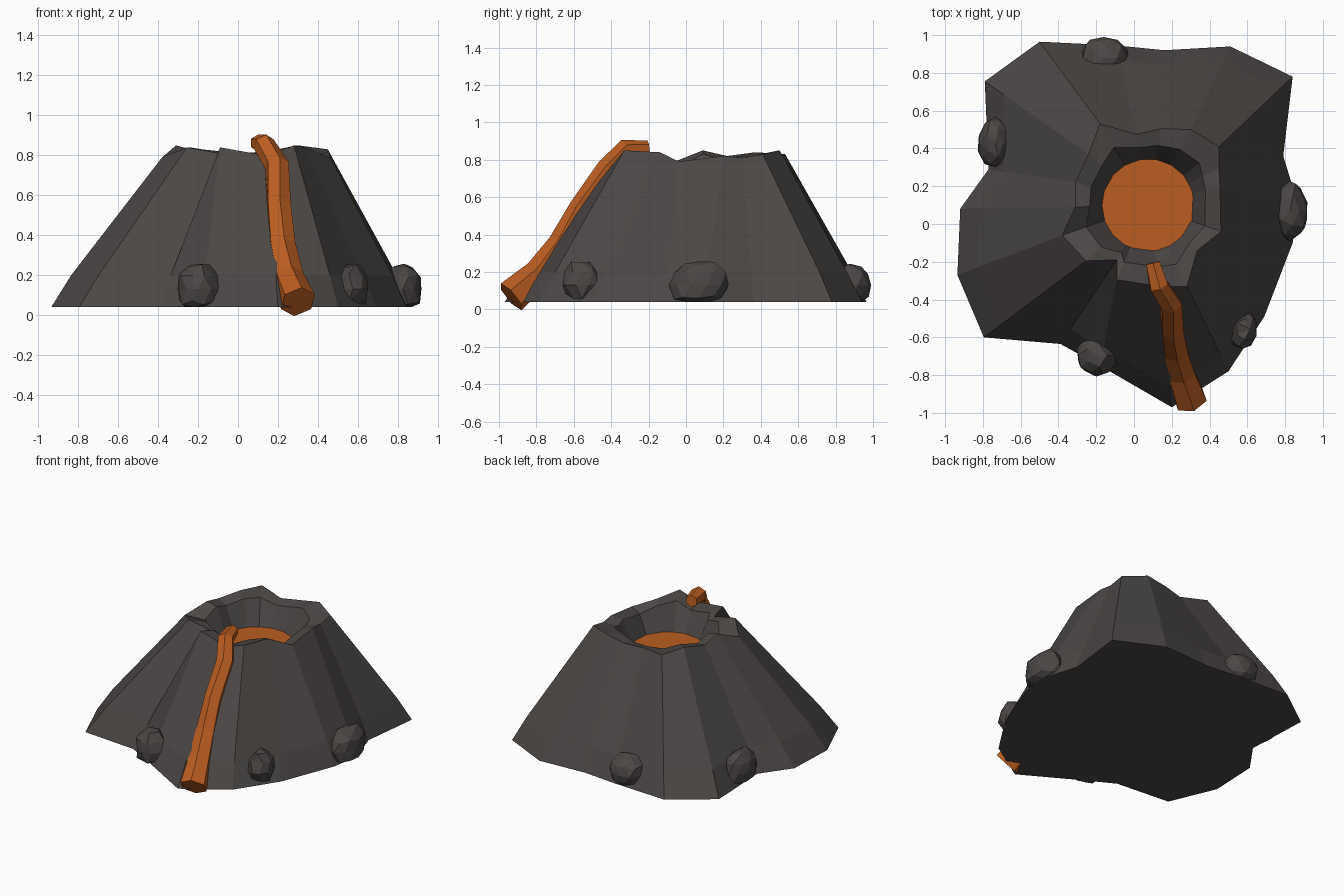
import bpy, bmesh, math, random
from mathutils import Vector

if "Cube" in bpy.data.objects:
    bpy.data.objects.remove(bpy.data.objects["Cube"])

random.seed(4)


def material(name, rgb):
    m = bpy.data.materials.new(name)
    m.diffuse_color = (*rgb, 1)
    m.use_nodes = True
    m.node_tree.nodes["Principled BSDF"].inputs["Base Color"].default_value = m.diffuse_color
    return m


STONE = material("dark_stone", (0.07, 0.063, 0.06))
LAVA = material("lava_orange", (0.5, 0.11, 0.015))


def finish(bm, name, mat):
    bmesh.ops.recalc_face_normals(bm, faces=bm.faces)
    me = bpy.data.meshes.new(name)
    bm.to_mesh(me)
    bm.free()
    me.materials.append(mat)
    ob = bpy.data.objects.new(name, me)
    bpy.context.collection.objects.link(ob)
    return ob


def loft(rings, name, mat, cap_start=True, cap_end=True):
    bm = bmesh.new()
    vs = [[bm.verts.new(p) for p in r] for r in rings]
    n = len(vs[0])
    for a, b in zip(vs, vs[1:]):
        for i in range(n):
            j = (i + 1) % n
            bm.faces.new((a[i], a[j], b[j], b[i]))
    if cap_start:
        bm.faces.new(vs[0][::-1])
    if cap_end:
        bm.faces.new(vs[-1])
    return finish(bm, name, mat)


# Mountain columns: base x, y, then rim x, y, z
COLUMNS = [
    (.84, .78, .45, .41, .83), (.51, .94, .30, .50, .85),
    (.16, .92, .145, .505, .82), (-.09, .945, .01, .475, .81),
    (-.50, .965, -.18, .53, .83), (-.79, .755, -.24, .37, .84),
    (-.77, .29, -.31, .22, .82), (-.92, .08, -.31, .09, .85),
    (-.935, -.27, -.38, -.06, .79), (-.795, -.60, -.255, -.195, .84),
    (-.39, -.635, -.09, -.19, .81), (-.18, -.75, -.09, -.295, .84),
    (.20, -.97, .135, -.33, .80), (.50, -.78, .28, -.33, .85),
    (.69, -.49, .335, -.14, .84), (.84, -.10, .46, -.04, .79),
    (.87, .10, .455, .20, .82), (.79, .36, .45, .30, .81),
]
CENTRE = Vector((.075, .10, 0))
LAVA_Z = .65

base, mid, rim, lip, pit = [], [], [], [], []
for bx, by, rx, ry, rz in COLUMNS:
    b, r = Vector((bx, by, .04)), Vector((rx, ry, rz))
    base.append(b)
    m = b.lerp(r, .18)
    m.z = .20
    mid.append(m)
    rim.append(r)
    out = Vector((rx, ry, 0)) - CENTRE
    d = out.normalized()
    lip.append(CENTRE + d * (.26 + .4 * (out.length - .26)) + Vector((0, 0, rz - .02)))
    pit.append(CENTRE + d * .24 + Vector((0, 0, LAVA_Z - .01)))
loft([base, mid, rim, lip, pit], "mountain", STONE)

# Lava pool in the crater
pool = [[CENTRE + Vector((.245 * math.cos(a), .245 * math.sin(a), z))
         for a in (i * math.tau / 18 for i in range(18))]
        for z in (LAVA_Z - .03, LAVA_Z)]
loft(pool, "lava_pool", LAVA)

# Lava stream: six-sided tube along a path (x, y, z, radius)
PATH = [(.10, -.205, .862, .042), (.13, -.325, .855, .055), (.195, -.42, .75, .062),
        (.205, -.56, .54, .066), (.22, -.67, .345, .072),
        (.25, -.79, .19, .08), (.30, -.935, .067, .092)]
pts = [Vector(p[:3]) for p in PATH]
rings = []
for i, p in enumerate(pts):
    t = (pts[min(i + 1, len(pts) - 1)] - pts[max(i - 1, 0)]).normalized()
    side = t.cross(Vector((0, 0, 1))).normalized()
    up = side.cross(t)
    rings.append([p + PATH[i][3] * (side * math.cos(a) + up * math.sin(a))
                  for a in (k * math.tau / 6 + math.pi / 6 for k in range(6))])
loft(rings, "lava_stream", LAVA)

# Boulders at the foot: centre x, y, half sizes x, y, top z
BOULDERS = [(-.16, .88, .13, .12, .25), (-.735, .43, .095, .14, .27),
            (.825, .07, .105, .16, .27), (.575, -.555, .075, .11, .27),
            (-.20, -.695, .11, .115, .27)]
for k, (x, y, sx, sy, top) in enumerate(BOULDERS):
    bm = bmesh.new()
    bmesh.ops.create_icosphere(bm, subdivisions=2, radius=1)
    for v in bm.verts:
        c = v.co * random.uniform(.9, 1.06)
        v.co = (x + c.x * sx, y + c.y * sy, max(.04, .13 + c.z * (top - .13)))
    bmesh.ops.remove_doubles(bm, verts=bm.verts, dist=.045)
    bmesh.ops.dissolve_limit(bm, angle_limit=.05, verts=bm.verts, edges=bm.edges)
    finish(bm, f"boulder_{k + 1}", STONE)
